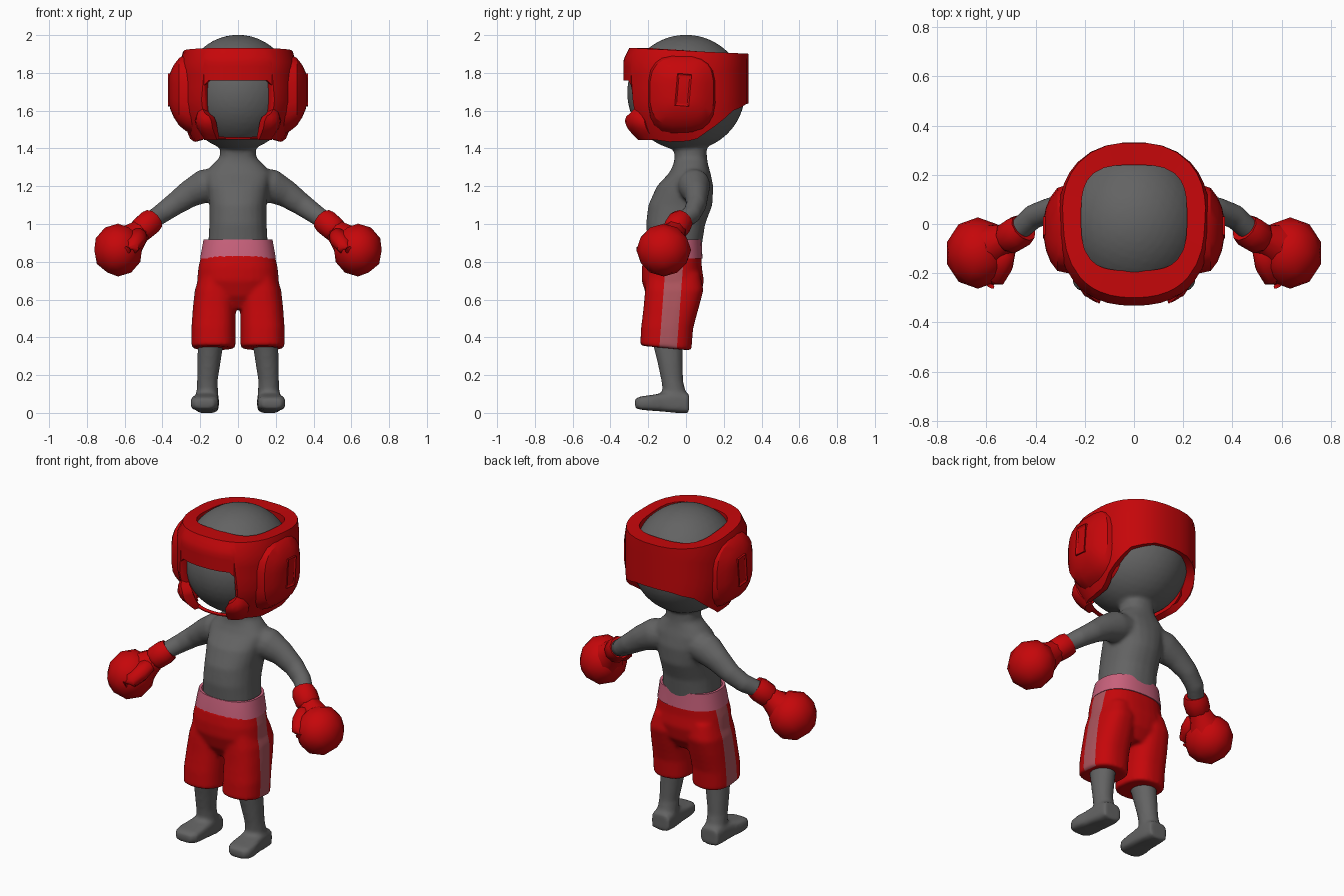
import bpy, bmesh, math
from mathutils import Vector, Matrix

if "Cube" in bpy.data.objects:
    bpy.data.objects.remove(bpy.data.objects["Cube"])


def material(name, rgb):
    m = bpy.data.materials.new(name)
    m.diffuse_color = (*rgb, 1)
    m.use_nodes = True
    m.node_tree.nodes["Principled BSDF"].inputs["Base Color"].default_value = m.diffuse_color
    return m


RED = material("red", (0.56, 0.002, 0.003))
GREY = material("grey", (0.125, 0.125, 0.125))
PINK = material("pink", (0.58, 0.12, 0.2))
ROSE = material("dull_rose", (0.42, 0.09, 0.11))


def finish(name, bm, mats, angle=40, mirror=False):
    bmesh.ops.recalc_face_normals(bm, faces=bm.faces)
    me = bpy.data.meshes.new(name)
    bm.to_mesh(me)
    bm.free()
    for m in mats:
        me.materials.append(m)
    me.shade_smooth()
    me.set_sharp_from_angle(angle=math.radians(angle))
    ob = bpy.data.objects.new(name, me)
    bpy.context.collection.objects.link(ob)
    if mirror:
        ob.modifiers.new("mirror", 'MIRROR').use_mirror_merge = False
    return ob


def loft(bm, pts, n=16, t=None, p=2.0, side=1):
    """Skin superellipse rings (x, y, z, radius_a, radius_b) along a path."""
    cs = [Vector(q[:3]) for q in pts]
    rings = []
    for i, q in enumerate(pts):
        d = Vector(t) if t else (cs[min(i + 1, len(cs) - 1)] - cs[max(i - 1, 0)]).normalized()
        ref = Vector((0, 0, 1)) if abs(d.y) > 0.8 else Vector((0, 1, 0))
        u = ref.cross(d).normalized()
        v = d.cross(u)
        ring = []
        for k in range(n):
            a = 2 * math.pi * (k + 0.5) / n
            c, s = math.cos(a), math.sin(a)
            c, s = (math.copysign(abs(w) ** (2 / p), w) for w in (c, s))
            co = cs[i] + u * c * q[3] + v * s * q[4]
            ring.append(bm.verts.new((co.x * side, co.y, co.z)))
        rings.append(ring)
    for a, b in zip(rings, rings[1:]):
        for k in range(n):
            bm.faces.new((a[k], a[(k + 1) % n], b[(k + 1) % n], b[k]))
    bm.faces.new(rings[0][::-1])
    bm.faces.new(rings[-1])


def ball(bm, loc, size, sub=4):
    mat = Matrix.Translation(loc) @ Matrix.Diagonal((*size, 1))
    bmesh.ops.create_icosphere(bm, subdivisions=sub, radius=1, matrix=mat)


def fuse(ob, voxel, smooth):
    """Merge overlapping volumes into one smooth skin and bake it."""
    r = ob.modifiers.new("fuse", 'REMESH')
    r.mode, r.voxel_size = 'VOXEL', voxel
    s = ob.modifiers.new("soften", 'SMOOTH')
    s.factor, s.iterations = 0.5, smooth
    ev = ob.evaluated_get(bpy.context.evaluated_depsgraph_get())
    me = bpy.data.meshes.new_from_object(ev)
    ob.modifiers.clear()
    ob.data = me
    me.shade_smooth()


UP = (0, 0, 1)

# Body: head, neck, torso, arms, legs and feet in one skin
bm = bmesh.new()
ball(bm, (0, 0, 1.695), (0.295, 0.312, 0.307))
loft(bm, [(0, -0.06, 0.70, .15, .12), (0, -0.06, 0.86, .16, .14), (0, -0.055, 1.0, .152, .157),
          (0, -0.03, 1.1, .152, .17), (0, -0.005, 1.2, .165, .15), (0, 0.02, 1.27, .175, .11),
          (0, 0.025, 1.315, .135, .092), (0, 0.025, 1.35, .098, .086), (0, 0.02, 1.46, .09, .088)],
     24, UP, 2.3)
for s in (-1, 1):
    loft(bm, [(0.08, 0.03, 1.22, .085, .09), (0.18, 0.045, 1.2, .09, .085),
              (0.26, 0.055, 1.158, .073, .065), (0.34, 0.055, 1.102, .06, .054),
              (0.41, 0.03, 1.052, .053, .05), (0.47, -0.025, 1.01, .048, .046),
              (0.53, -0.06, 0.96, .045, .045)], 16, side=s)
    loft(bm, [(0.14, -0.08, 0.6, .08, .1), (0.145, -0.095, 0.36, .068, .08),
              (0.155, -0.083, 0.26, .062, .067), (0.162, -0.073, 0.17, .055, .058),
              (0.163, -0.06, 0.1, .058, .062), (0.163, -0.055, 0.05, .06, .062)], 16, UP, side=s)
    loft(bm, [(0.165, 0.016, 0.05, .058, .05), (0.165, -0.04, 0.056, .064, .057),
              (0.169, -0.12, 0.056, .068, .049), (0.176, -0.19, 0.053, .075, .041),
              (0.178, -0.24, 0.052, .072, .035), (0.178, -0.27, 0.05, .05, .025)],
         24, (0, -1, 0), 4, s)
body = finish("body", bm, [GREY])
fuse(body, 0.012, 4)

# Shorts: pelvis and two trouser legs fused, then striped down both sides
bm = bmesh.new()
loft(bm, [(0, -0.065, 0.55, .10, .10), (0, -0.065, 0.62, .19, .145), (0, -0.07, 0.7, .217, .165),
          (0, -0.075, 0.77, .21, .159), (0, -0.07, 0.84, .194, .152)], 32, UP, 2.4)
for s in (-1, 1):
    loft(bm, [(0.13, -0.107, 0.343, .117, .136), (0.13, -0.1, 0.45, .117, .138),
              (0.125, -0.078, 0.56, .114, .147), (0.12, -0.062, 0.65, .109, .155),
              (0.11, -0.065, 0.74, .09, .14)], 24, UP, 2.5, s)
shorts = finish("shorts", bm, [RED, ROSE])
fuse(shorts, 0.0095, 10)
bm = bmesh.new()
bm.from_mesh(shorts.data)
for v in bm.verts:                       # hem rises slightly toward the front
    if v.co.z < 0.5:
        v.co.z += (0.5 - v.co.z) * (-0.105 - v.co.y) * 0.6
slope, edges = 0.075, (-0.14, -0.047)
for y0 in edges:
    bmesh.ops.bisect_plane(bm, geom=bm.verts[:] + bm.edges[:] + bm.faces[:],
                           plane_co=(0, y0, 0.36), plane_no=(0, 1, -slope))
for f in bm.faces:
    c = f.calc_center_median()
    w = c.y - slope * (c.z - 0.36)
    f.material_index = int(edges[0] < w < edges[1] and abs(c.x) > 0.15 and abs(f.normal.x) > 0.5)
bm.to_mesh(shorts.data)
bm.free()

# Waistband
bm = bmesh.new()
loft(bm, [(0, -0.068, 0.818, .201, .156), (0, -0.066, 0.87, .192, .151),
          (0, -0.062, 0.918, .183, .145), (0, -0.062, 0.918, .168, .132),
          (0, -0.062, 0.88, .16, .125)], 32, UP, 2.4)
finish("waistband", bm, [PINK])

# Gloves: fist, thumb and cuff
bm = bmesh.new()
ball(bm, (0.635, -0.118, 0.862), (0.132, 0.145, 0.14), 2)
loft(bm, [(0.50, -0.05, 0.98, .055, .055), (0.55, -0.072, 0.935, .078, .075),
          (0.60, -0.095, 0.89, .108, .108)], 8)
finish("glove_fist", bm, [RED], 50, True)
bm = bmesh.new()
loft(bm, [(0.515, -0.08, 0.965, .025, .025), (0.527, -0.11, 0.942, .048, .044),
          (0.542, -0.165, 0.91, .054, .048), (0.567, -0.22, 0.88, .046, .042),
          (0.585, -0.25, 0.863, .02, .02)], 8)
finish("glove_thumb", bm, [RED], 50, True)
bm = bmesh.new()
loft(bm, [(0.455, -0.02, 1.02, .046, .046), (0.449, -0.016, 1.024, .062, .06),
          (0.47, -0.033, 1.006, .07, .07), (0.51, -0.058, 0.972, .068, .068),
          (0.524, -0.068, 0.96, .055, .055)], 10)
finish("glove_cuff", bm, [RED], 40, True)


# Head guard: one cross-section swept round the head, with a face opening
def interp(table, x):
    for (x0, y0), (x1, y1) in zip(table, table[1:]):
        if x <= x1:
            return y0 + (y1 - y0) * max(0, (x - x0) / (x1 - x0))
    return table[-1][1]


def radius(phi, a, b, p):
    return ((abs(math.sin(phi)) / a) ** p + (abs(math.cos(phi)) / b) ** p) ** (-1 / p)


def bridge(bm, cols, wrap):
    pairs = list(zip(cols, cols[1:])) + ([(cols[-1], cols[0])] if wrap else [])
    for a, b in pairs:
        for k in range(len(a)):
            j = (k + 1) % len(a)
            bm.faces.new((a[k], a[j], b[j], b[k]))


LOW = [(0, 1.76), (.47, 1.76), (.55, 1.735), (.6, 1.455), (1.2, 1.435), (1.75, 1.44),
       (2.1, 1.52), (2.4, 1.6), (2.8, 1.635), (3.15, 1.64)]
BULGE = [(1.43, .74), (1.5, .86), (1.57, .95), (1.65, 1), (1.87, 1), (1.94, .89)]
half = [0, .16, .32, .47, .55, .6, .68, .8, 1, 1.2, 1.4, 1.6, 1.8, 1.95, 2.1, 2.25, 2.4, 2.6, 2.8, 3]
angles = half + [2 * math.pi - a for a in half[:0:-1]]
bm = bmesh.new()
cols = []
for ang in angles:
    phi = min(ang, 2 * math.pi - ang)
    dx, dy = math.sin(ang), -math.cos(ang)
    low, back = interp(LOW, phi), max(0, -math.cos(phi))
    top = 1.917 + 0.016 * math.cos(phi)
    ro, ri = radius(phi, .31, .332, 2.4), radius(phi, .215, .215, 3.2)
    sec = [(ri, 1.82, .025), (ri, top, .025)]
    for k in range(8):
        z = top + (low - top) * k / 7
        s = interp(BULGE, z)
        sec.append((ro * (s + (1 - s) * back), z, 0))
    sec.append((sec[-1][0] * (0.9 if phi < 0.9 else 0.84), low + 0.01, 0))
    cols.append([bm.verts.new((dx * r, dy * r + oy, z)) for r, z, oy in sec])
bridge(bm, cols, True)
finish("head_guard", bm, [RED], 35)

# Cheek pads: short swept pieces beside the mouth
CHEEK = [(1.44, .8), (1.5, .98), (1.54, 1.04), (1.57, 1.03), (1.61, .97)]
bm = bmesh.new()
cols = []
for phi, top in ((.41, 1.545), (.45, 1.57), (.53, 1.585), (.6, 1.61), (.7, 1.6), (.8, 1.55)):
    ro = radius(phi, .31, .332, 2.4) * (1 if phi < .65 else .97 if phi < .75 else .9)
    zs = [1.445 + (top - 1.445) * k / 5 for k in range(6)]
    sec = [(ro * interp(CHEEK, z), z) for z in zs] + [(ro * .85, top - .004), (ro * .72, 1.45)]
    cols.append([bm.verts.new((math.sin(phi) * r, -math.cos(phi) * r, z)) for r, z in sec])
bridge(bm, cols, False)
bm.faces.new(cols[0])
bm.faces.new(cols[-1][::-1])
finish("cheek_pad", bm, [RED], 35, True)

# Ear pads with a raised ear slot
bm = bmesh.new()
loft(bm, [(0.22, -0.02, 1.69, .225, .185), (0.275, -0.02, 1.695, .205, .18),
          (0.312, -0.022, 1.7, .18, .17), (0.34, -0.022, 1.703, .14, .132),
          (0.358, -0.02, 1.705, .1, .088), (0.365, -0.018, 1.707, .07, .05)], 20, (1, 0, 0), 3)
finish("ear_pad", bm, [RED], 25, True)
bm = bmesh.new()
bmesh.ops.create_cube(bm, size=1, matrix=Matrix.Translation((0.36, -0.015, 1.71))
                      @ Matrix.Rotation(math.radians(-5), 4, 'X') @ Matrix.Diagonal((.022, .075, .17, 1)))
face = max(bm.faces, key=lambda f: f.calc_center_median().x)
bmesh.ops.inset_individual(bm, faces=[face], thickness=0.013, depth=-0.006)
finish("ear_slot", bm, [RED], 25, True)

# Chin strap
bm = bmesh.new()
loft(bm, [(0.19 * math.sin(a), -0.11 - 0.135 * math.cos(a), 1.46 - 0.006 * math.cos(a), .008, .014)
          for a in [-1.5 + 0.25 * i for i in range(13)]], 8, (1, 0, 0))
finish("chin_strap", bm, [RED])
